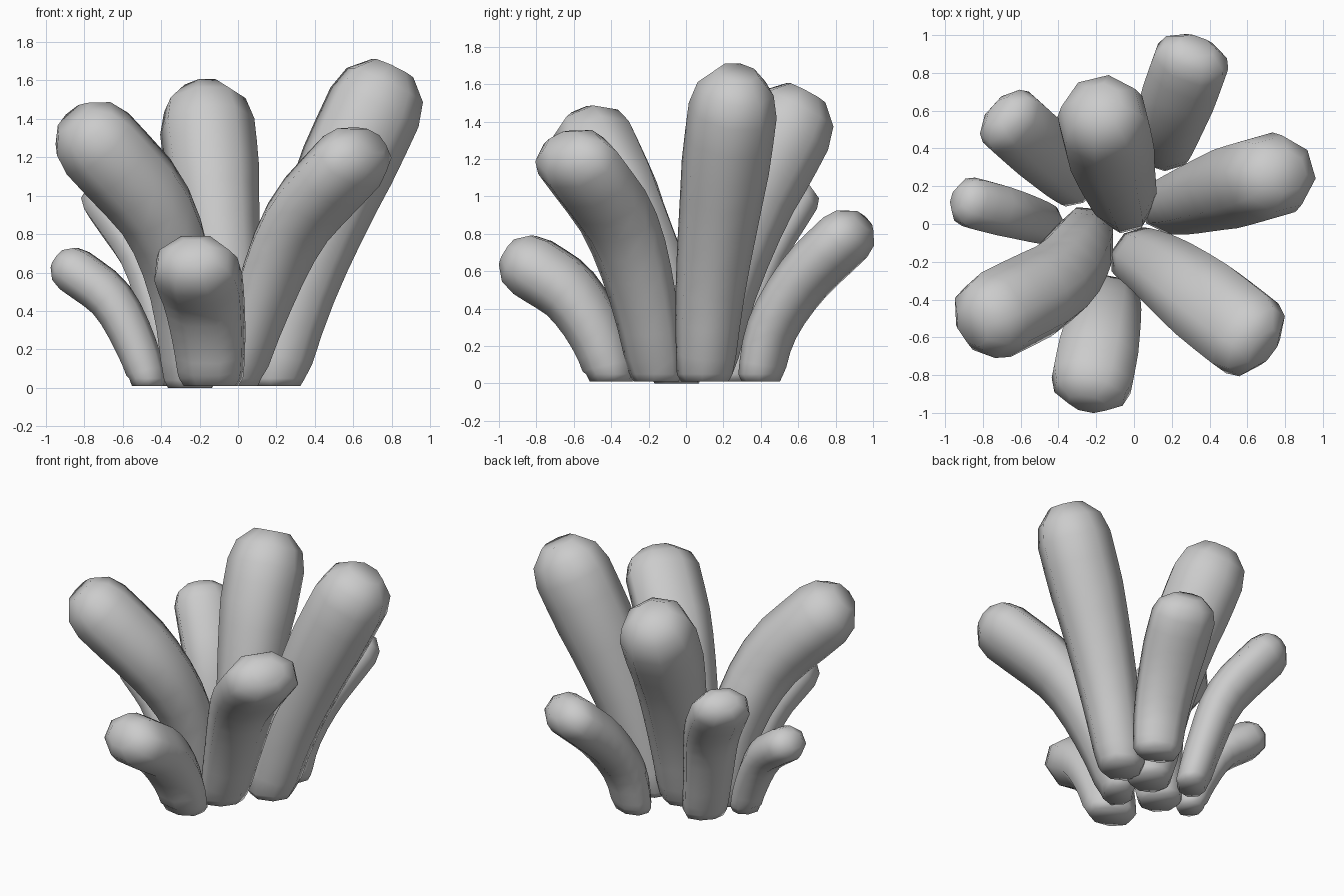
import bpy, bmesh, math
from mathutils import Vector

cube = bpy.data.objects.get("Cube")
if cube:
    bpy.data.objects.remove(cube, do_unlink=True)

grey = bpy.data.materials.new("plain_grey")
grey.use_nodes = True
grey.diffuse_color = (0.6, 0.6, 0.6, 1)
grey.node_tree.nodes["Principled BSDF"].inputs["Base Color"].default_value = (0.6, 0.6, 0.6, 1)

SIDES = 8
STEPS = 3


def spline(points):
    """Smooth path through the points, starting straight up."""
    pts = [Vector(p) for p in points]
    pts = [pts[0] - Vector((0, 0, 0.3))] + pts + [pts[-1] * 2 - pts[-2]]
    path = []
    for a, b, c, d in zip(pts, pts[1:], pts[2:], pts[3:]):
        for i in range(STEPS):
            t = i / STEPS
            path.append(0.5 * (2 * b + (c - a) * t + (2 * a - 5 * b + 4 * c - d) * t * t
                               + (3 * b - a - 3 * c + d) * t ** 3))
    return path + [pts[-2]]


def stalk(name, points, r_base, r_tip, widen=1.0):
    """Tapered bent tube with a flat foot and a rounded tip."""
    path = spline(points)
    last = len(path) - 1
    lean = path[-1] - path[0]
    side = Vector((0, 0, 1)).cross(lean).normalized()
    bm = bmesh.new()
    rings = []

    def ring(centre, axis, radius):
        across = (side - axis * side.dot(axis)).normalized()
        up = axis.cross(across)
        verts = []
        for k in range(SIDES):
            a = 2 * math.pi * (k + 0.5) / SIDES
            verts.append(bm.verts.new(centre + radius * (across * math.cos(a) * widen + up * math.sin(a))))
        rings.append(verts)

    # Foot and shaft
    vertical = Vector((0, 0, 1))
    ring(path[0], vertical, r_base * 0.85)
    ring(path[0] + vertical * 0.04, vertical, r_base)
    for i in range(1, last + 1):
        axis = (path[min(i + 1, last)] - path[i - 1]).normalized()
        grow = min(1, 1.25 * i / last)
        ring(path[i], axis, r_base + (r_tip - r_base) * grow)
    # Rounded tip
    for angle in (30, 62):
        a = math.radians(angle)
        ring(path[-1] + axis * r_tip * math.sin(a), axis, r_tip * math.cos(a))
    for lower, upper in zip(rings, rings[1:]):
        for k in range(SIDES):
            n = (k + 1) % SIDES
            bm.faces.new((lower[k], lower[n], upper[n], upper[k]))
    bm.faces.new(rings[0][::-1])
    bm.faces.new(rings[-1])
    bmesh.ops.recalc_face_normals(bm, faces=bm.faces)
    for f in bm.faces:
        f.smooth = True
    mesh = bpy.data.meshes.new(name)
    bm.to_mesh(mesh)
    bm.free()
    mesh.materials.append(grey)
    obj = bpy.data.objects.new(name, mesh)
    bpy.context.collection.objects.link(obj)


# Large stalks
stalk("left_stalk", [(.19, .1, .01), (.31, .13, .5), (.5, .19, 1), (.71, .25, 1.46)], .16, .255, .93)
stalk("back_stalk", [(-.05, .1, .01), (-.07, .19, .5), (-.12, .36, 1), (-.16, .54, 1.36)], .15, .25)
stalk("front_left_stalk", [(0, -.16, .01), (.13, -.23, .45), (.31, -.36, .86), (.59, -.58, 1.18)], .115, .185, 1.35)
stalk("front_right_stalk", [(-.25, -.05, 0), (-.29, -.14, .5), (-.43, -.32, .92), (-.73, -.48, 1.27)], .14, .225, 1.07)
# Small stalks
stalk("front_stalk", [(-.14, -.4, .01), (-.15, -.47, .25), (-.18, -.62, .48), (-.22, -.82, .62)], .135, .18, 1.28)
stalk("back_left_stalk", [(.14, .4, .01), (.16, .46, .29), (.22, .63, .56), (.3, .85, .78)], .115, .155, 1.38)
stalk("back_right_stalk", [(-.3, .22, .01), (-.37, .28, .36), (-.46, .37, .68), (-.65, .54, .97)], .105, .14, 1.4)
stalk("right_stalk", [(-.47, 0, .01), (-.53, .02, .22), (-.66, .06, .46), (-.85, .11, .61)], .095, .125, 1.15)
